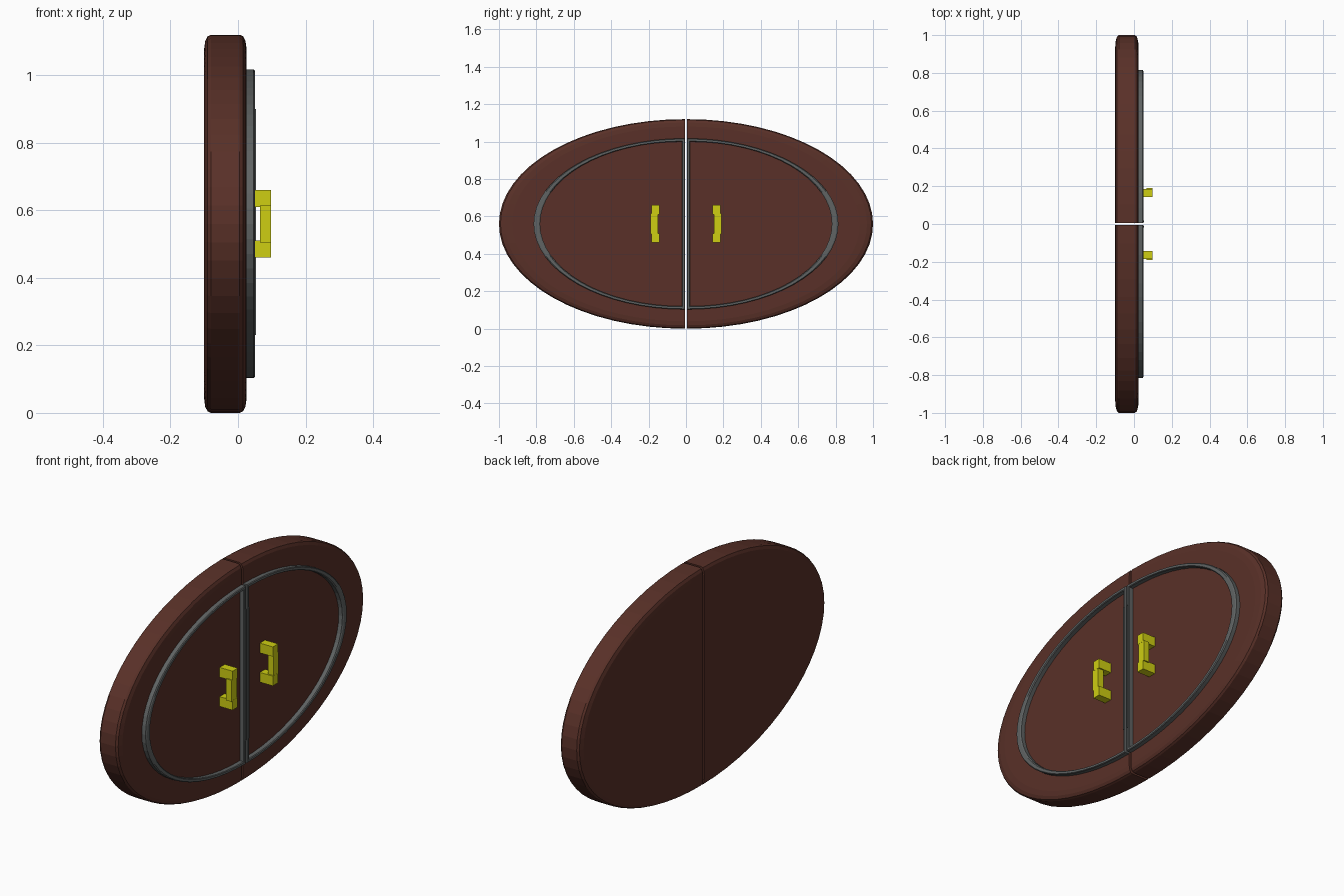
import bpy, bmesh, math

if "Cube" in bpy.data.objects:
    bpy.data.objects.remove(bpy.data.objects["Cube"])

MID = 0.56       # height of the door centre
GAP = 0.006      # half of the slit between the two leaves
SEG = 32         # sides per half oval


def material(name, rgb):
    m = bpy.data.materials.new(name)
    m.diffuse_color = (*rgb, 1)
    m.use_nodes = True
    m.node_tree.nodes["Principled BSDF"].inputs["Base Color"].default_value = m.diffuse_color
    return m


wood = material("dark_brown_wood", (0.10, 0.030, 0.021))
metal = material("grey_metal", (0.115, 0.125, 0.125))
brass = material("yellow_brass", (0.62, 0.62, 0.006))


def finish(name, bm, mat):
    bmesh.ops.recalc_face_normals(bm, faces=bm.faces)
    me = bpy.data.meshes.new(name)
    bm.to_mesh(me)
    bm.free()
    me.materials.append(mat)
    ob = bpy.data.objects.new(name, me)
    bpy.context.collection.objects.link(ob)
    # the second leaf is the mirror image across y = 0
    mod = ob.modifiers.new("other_leaf", 'MIRROR')
    mod.use_axis = (False, True, False)
    mod.use_mirror_merge = False
    return ob


def half_oval(bm, x, y0, a, c):
    """Ring of vertices: half an oval with its straight side at y0."""
    ring = []
    for i in range(SEG + 1):
        t = -math.pi / 2 + math.pi * i / SEG
        ring.append(bm.verts.new((x, y0 + (a - y0) * math.cos(t),
                                  MID + c * math.sin(t))))
    return ring


def bridge(bm, r1, r2):
    n = len(r1)
    for i in range(n):
        j = (i + 1) % n
        bm.faces.new((r1[i], r1[j], r2[j], r2[i]))


# door leaf: half-oval slab with rounded rim
bm = bmesh.new()
profile = [(-0.10, 0.93), (-0.097, 0.968), (-0.09, 0.992), (-0.08, 1.0),
           (0.005, 1.0), (0.015, 0.992), (0.022, 0.968), (0.025, 0.93)]
rings = [half_oval(bm, x, GAP, s, MID * s) for x, s in profile]
for r1, r2 in zip(rings, rings[1:]):
    bridge(bm, r1, r2)
bm.faces.new(rings[0])
bm.faces.new(rings[-1])
finish("door_leaf", bm, wood)

# raised D-shaped trim frame, slightly chamfered
bm = bmesh.new()
rings = [half_oval(bm, *p) for p in (
    (0.020, GAP, 0.815, 0.457), (0.046, GAP, 0.815, 0.457),
    (0.050, GAP + 0.003, 0.808, 0.454), (0.050, 0.018, 0.787, 0.443),
    (0.046, 0.021, 0.780, 0.440), (0.020, 0.021, 0.780, 0.440))]
for i, r in enumerate(rings):
    bridge(bm, r, rings[(i + 1) % len(rings)])
finish("trim_frame", bm, metal)


def box(bm, lo, hi):
    v = bmesh.ops.create_cube(bm, size=1)["verts"]
    for p in v:
        p.co = [l if q < 0 else h for q, l, h in zip(p.co, lo, hi)]


# low strip on the meeting edge
bm = bmesh.new()
box(bm, (0.045, 0.009, 0.23), (0.054, 0.018, 0.90))
finish("meeting_strip", bm, metal)

# pull handle: two feet and a grip
bm = bmesh.new()
box(bm, (0.02, 0.142, 0.46), (0.098, 0.184, 0.51))
box(bm, (0.02, 0.142, 0.61), (0.098, 0.184, 0.66))
box(bm, (0.065, 0.149, 0.505), (0.0975, 0.190, 0.615))
finish("handle", bm, brass)
